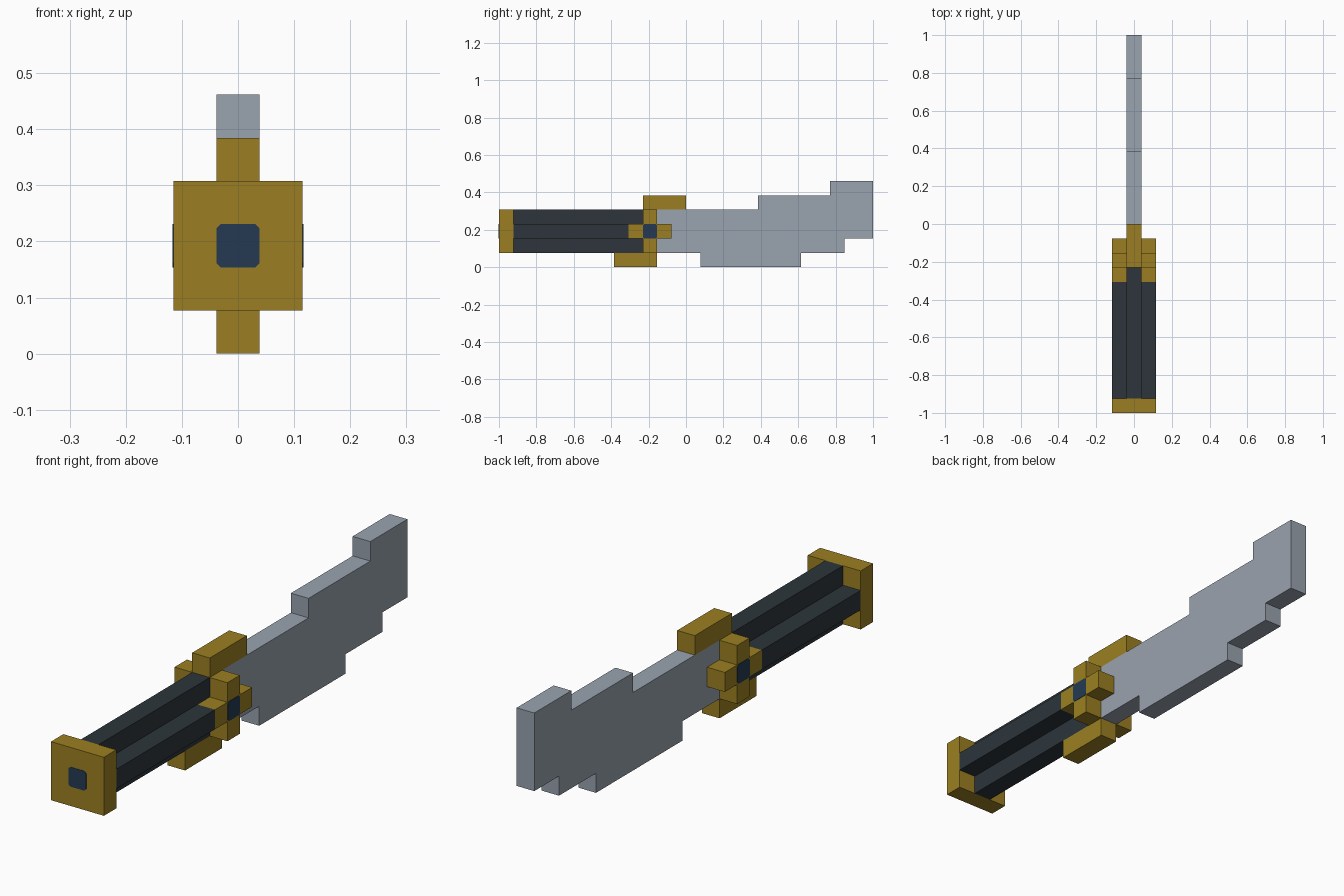
import bpy, bmesh

if "Cube" in bpy.data.objects:
    bpy.data.objects.remove(bpy.data.objects["Cube"])

U = 2 / 26   # one grid block


def material(name, rgb):
    m = bpy.data.materials.new(name)
    m.use_nodes = True
    m.diffuse_color = (*rgb, 1)
    m.node_tree.nodes["Principled BSDF"].inputs["Base Color"].default_value = (*rgb, 1)
    return m


gold = material("dull gold", (0.33, 0.213, 0.016))
steel = material("steel grey", (0.32, 0.366, 0.428))
grip = material("dark grip", (0.026, 0.036, 0.044))
blue = material("deep blue", (0.018, 0.042, 0.084))


def prism(name, profile, axis, start, end, mat):
    """Extrude a profile, in blocks: (y, z) along x, or (x, z) along y."""
    def place(a, b, d):
        return (d * U, a * U, b * U) if axis == "x" else (a * U, d * U, b * U)
    bm = bmesh.new()
    base = bm.faces.new([bm.verts.new(place(a, b, start)) for a, b in profile])
    top = bmesh.ops.extrude_face_region(bm, geom=[base])["geom"]
    shift = [p - q for p, q in zip(place(0, 0, end), place(0, 0, start))]
    bmesh.ops.translate(bm, vec=shift,
                        verts=[v for v in top if isinstance(v, bmesh.types.BMVert)])
    bmesh.ops.recalc_face_normals(bm, faces=bm.faces)
    mesh = bpy.data.meshes.new(name)
    bm.to_mesh(mesh)
    bm.free()
    mesh.materials.append(mat)
    obj = bpy.data.objects.new(name, mesh)
    bpy.context.collection.objects.link(obj)
    return obj


def rect(a0, a1, b0, b1):
    return [(a0, b0), (a1, b0), (a1, b1), (a0, b1)]


def notched(a, b, outer, inner):
    """Square with notched corners: a plus when the notch is large."""
    o, i = outer, inner
    pts = [(-i, -o), (i, -o), (i, -i), (o, -i), (o, i), (i, i),
           (i, o), (-i, o), (-i, i), (-o, i), (-o, -i), (-i, -i)]
    return [(a + p, b + q) for p, q in pts]


# Stepped blade
prism("blade", [(-2, 1), (1, 1), (1, 0), (8, 0), (8, 1), (11, 1), (11, 2), (13, 2),
                (13, 6), (10, 6), (10, 5), (5, 5), (5, 4), (-2, 4)],
      "x", -0.5, 0.5, steel)

# Plus-shaped grip, its core running on into the guard
prism("grip", notched(0, 2.5, 1.5, 0.5), "y", -12, -4, grip)
prism("grip_core", rect(-0.5, 0.5, 1, 4), "y", -4, -2, grip)

# Pommel and the guard's upper and lower bars
prism("pommel", rect(-1.5, 1.5, 1, 4), "y", -13, -12, gold)
prism("guard_upper_bar", rect(-3, 0, 4, 5), "x", -0.5, 0.5, gold)
prism("guard_lower_bar", rect(-5, -2, 0, 1), "x", -0.5, 0.5, gold)


# Round-cornered gem plates
def gem(name, a, b, axis, start, end):
    s, c = 0.5, 0.4
    pts = [(-c, -s), (c, -s), (s, -c), (s, c), (c, s), (-c, s), (-s, c), (-s, -c)]
    prism(name, [(a + p, b + q) for p, q in pts], axis, start, end, blue)


gem("pommel_gem", 0, 2.5, "y", -13.02, -13)

# Plus-shaped guard cheeks, each with a gem
for side, s in (("left", 1), ("right", -1)):
    prism(side + "_guard_cheek", notched(-2.5, 2.5, 1.5, 0.5), "x", s * 0.5, s * 1.5, gold)
    gem(side + "_guard_gem", -2.5, 2.5, "x", s * 1.5, s * 1.52)
